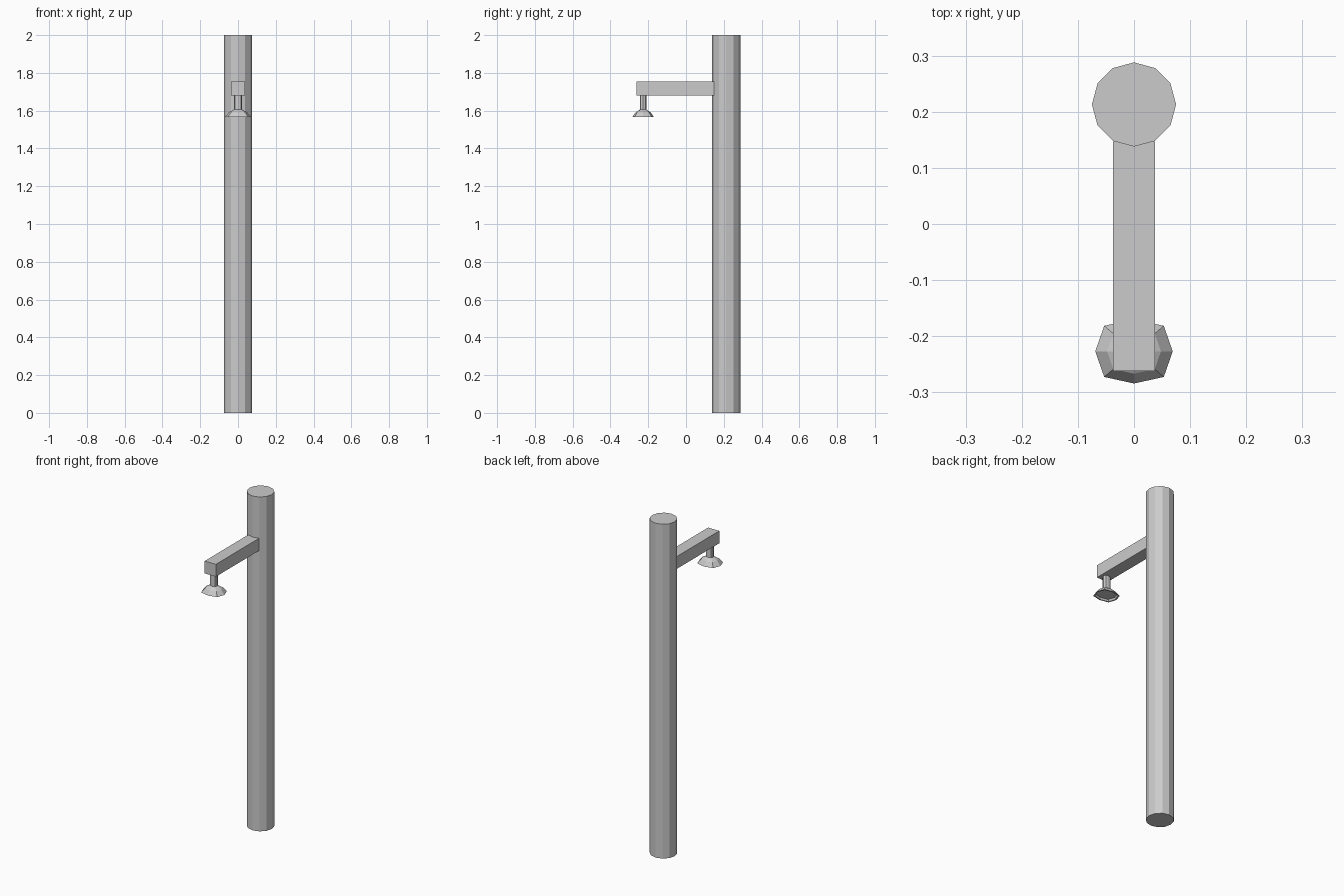
import bpy, bmesh

if "Cube" in bpy.data.objects:
    bpy.data.objects.remove(bpy.data.objects["Cube"])

def make_object(name, bm):
    bmesh.ops.recalc_face_normals(bm, faces=bm.faces)
    mesh = bpy.data.meshes.new(name)
    bm.to_mesh(mesh)
    bm.free()
    obj = bpy.data.objects.new(name, mesh)
    bpy.context.collection.objects.link(obj)
    return obj

# Eight-sided outline of the lamp, slightly squarish
OUTLINE = [(1, 0), (.77, .66), (0, .83), (-.77, .66),
           (-1, 0), (-.77, -.66), (0, -.83), (-.77 * -1, -.66)]
LAMP_Y = -0.227

def loft(name, profile):
    """Stack scaled outlines (radius, z) and cap both ends."""
    bm = bmesh.new()
    rings = [[bm.verts.new((x * r, LAMP_Y + y * r, z)) for x, y in OUTLINE]
             for r, z in profile]
    for a, b in zip(rings, rings[1:]):
        for i in range(8):
            j = (i + 1) % 8
            bm.faces.new((a[i], a[j], b[j], b[i]))
    bm.faces.new(rings[0])
    bm.faces.new(rings[-1])
    return make_object(name, bm)

# Twelve-sided post
bpy.ops.mesh.primitive_cylinder_add(vertices=12, radius=0.075, depth=2,
                                    location=(0, 0.213, 1))
bpy.context.object.name = "post"

# Square arm reaching forward
bm = bmesh.new()
bmesh.ops.create_cube(bm, size=1)
for v in bm.verts:
    v.co.x *= 0.074
    v.co.y = -0.0575 + v.co.y * 0.409
    v.co.z = 1.717 + v.co.z * 0.074
make_object("arm", bm)

# Hanging stem
loft("lamp_stem", [(0.021, 1.60), (0.021, 1.685)])

# Domed shade with a recessed underside
loft("lamp_shade", [(0.021, 1.606), (0.048, 1.591), (0.069, 1.566),
                    (0.061, 1.566), (0.056, 1.576)])
